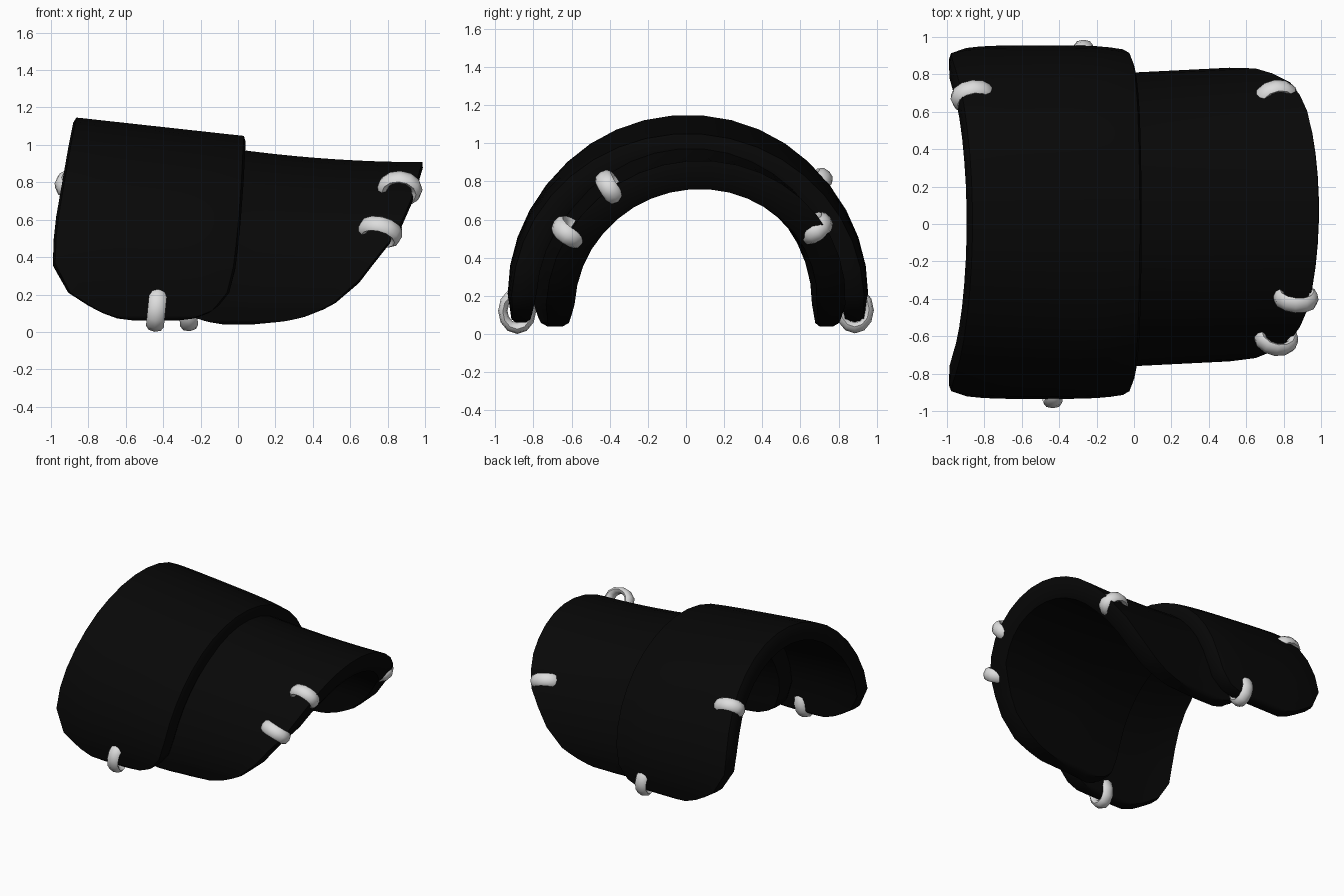
import bpy, bmesh, math
from mathutils import Vector, Matrix

cube = bpy.data.objects.get("Cube")
if cube:
    bpy.data.objects.remove(cube)


def material(name, value, rough):
    m = bpy.data.materials.new(name)
    m.use_nodes = True
    m.diffuse_color = (value, value, value, 1)
    bsdf = m.node_tree.nodes["Principled BSDF"]
    bsdf.inputs["Base Color"].default_value = (value, value, value, 1)
    bsdf.inputs["Roughness"].default_value = rough
    return m


black = material("black", 0.0022, 0.6)
silver = material("light grey", 0.72, 0.4)


def lerp_table(table, z):
    """Side outline: (height, left x, right x) rows, interpolated at z."""
    if z <= table[0][0]:
        return table[0][1:]
    for (z0, a0, b0), (z1, a1, b1) in zip(table, table[1:]):
        if z <= z1:
            f = (z - z0) / (z1 - z0)
            return a0 + f * (a1 - a0), b0 + f * (b1 - b0)
    return table[-1][1:]


def finish(obj, mat, angle):
    obj.data.materials.append(mat)
    bpy.ops.object.select_all(action='DESELECT')
    obj.select_set(True)
    bpy.context.view_layer.objects.active = obj
    bpy.ops.object.shade_smooth_by_angle(angle=math.radians(angle))


def border(g):
    """Boundary loop of a grid of vertices."""
    return (g[0] + [r[-1] for r in g[1:]] + g[-1][-2::-1]
            + [r[0] for r in g[-2:0:-1]])


def arched_plate(name, outline, size_at, centre_z, thick, arc=19, cols=12):
    """Thick arch along x with straight legs and a rounded rim, trimmed to a side outline."""
    bottom = outline[0][0]
    legs = [bottom + d for d in (0, 0.012, 0.04, 0.08) if bottom + d < centre_z - 0.01]
    # each row: (cosine, sine, leg height or None)
    rows = [(-1, 0, z) for z in legs]
    for i in range(arc + 1):
        a = math.pi * (1 - i / arc)
        rows.append((math.cos(a), math.sin(a), None))
    rows += [(1, 0, z) for z in reversed(legs)]

    bm = bmesh.new()

    def layer(inset, shrink):
        grid = []
        for c, s, leg in rows:
            t = 0 if leg is None else (centre_z - leg) / (centre_z - bottom)
            line = []
            for j in range(cols + 1):
                x = 0
                for _ in range(4):
                    cy, ry, rz = size_at(x)
                    z = centre_z + (rz - inset) * s if leg is None else leg + 1.5 * shrink * t
                    lo, hi = lerp_table(outline, z)
                    x = lo + shrink + (hi - lo - 2 * shrink) * j / cols
                y = cy + (ry - 0.02 * t - inset * (1 - 0.25 * t)) * c
                line.append((x, y, z))
            grid.append(line)
        return [[bm.verts.new(p) for p in line] for line in grid]

    # outer surface, two rim loops, inner surface
    outer, inner = layer(0, 0.012), layer(thick, 0.012)
    for grid in (outer, inner):
        for r0, r1 in zip(grid, grid[1:]):
            for j in range(cols):
                bm.faces.new((r0[j], r0[j + 1], r1[j + 1], r1[j]))
    loops = [border(outer), border(layer(0.03, 0)),
             border(layer(thick - 0.03, 0)), border(inner)]
    for a, b in zip(loops, loops[1:]):
        for i in range(len(a)):
            bm.faces.new((a[i - 1], a[i], b[i], b[i - 1]))
    bmesh.ops.delete(bm, geom=[v for v in bm.verts if not v.link_faces], context='VERTS')
    bmesh.ops.recalc_face_normals(bm, faces=bm.faces)
    mesh = bpy.data.meshes.new(name)
    bm.to_mesh(mesh)
    bm.free()
    obj = bpy.data.objects.new(name, mesh)
    bpy.context.collection.objects.link(obj)
    finish(obj, black, 50)


# Large upper plate: centre y, half width, height radius at x
def upper_size(x):
    return 0.01, 0.945 - 0.035 * (2 * x + 1) ** 4, 0.94 - 0.11 * (x + 0.87)


arched_plate("upper_plate", [
    (0.06, -0.55, -0.33), (0.07, -0.64, -0.24), (0.11, -0.75, -0.13),
    (0.2, -0.9, -0.05), (0.3, -0.98, -0.02), (0.4, -0.995, -0.005),
    (0.6, -0.975, 0.015), (0.8, -0.94, 0.03), (1.0, -0.905, 0.04),
    (1.15, -0.875, 0.05)],
    upper_size, 0.21, 0.13)


# Smaller lower plate, tucked under the upper one and slightly skewed
def lower_size(x):
    return 0.025 + 0.05 * x, 0.785 - 0.06 * min(x, 0), 0.755 + 0.068 * (1 - x) ** 2


arched_plate("lower_plate", [
    (0.04, -0.08, 0.08), (0.06, -0.2, 0.29), (0.1, -0.3, 0.42),
    (0.17, -0.36, 0.55), (0.24, -0.38, 0.63), (0.33, -0.4, 0.7),
    (0.45, -0.4, 0.79), (0.53, -0.4, 0.86), (0.7, -0.4, 0.935),
    (0.91, -0.4, 0.998)],
    lower_size, 0.155, 0.15)


# Metal rings through the plate rims
def ring(name, centre, axis, long_dir):
    bpy.ops.mesh.primitive_torus_add(major_segments=12, minor_segments=8,
                                     major_radius=0.092, minor_radius=0.03)
    obj = bpy.context.object
    obj.name = name
    a = Vector(axis).normalized()
    l = Vector(long_dir)
    l = (l - a * l.dot(a)).normalized()
    n = a.cross(l)
    basis = Matrix((l, n * 0.82, a * 1.6)).transposed()
    obj.data.transform(Matrix.Translation(centre) @ basis.to_4x4())
    finish(obj, silver, 60)


along, upright = (1, 0, 0), (0, 0, 1)
ring("front_bottom_ring", (-0.435, -0.885, 0.122), (1, 0, -0.1), upright)
ring("back_bottom_ring", (-0.27, 0.885, 0.125), (1, 0, 0.1), upright)
ring("back_rim_ring", (-0.86, 0.68, 0.782), (0.15, -0.7, 0.7), along)
ring("front_high_ring", (0.865, -0.395, 0.765), (0.1, 0.85, 0.55), along)
ring("front_low_ring", (0.76, -0.61, 0.535), (0.25, 0.55, 0.8), along)
ring("back_low_ring", (0.76, 0.675, 0.555), (0.25, -0.55, 0.8), along)
